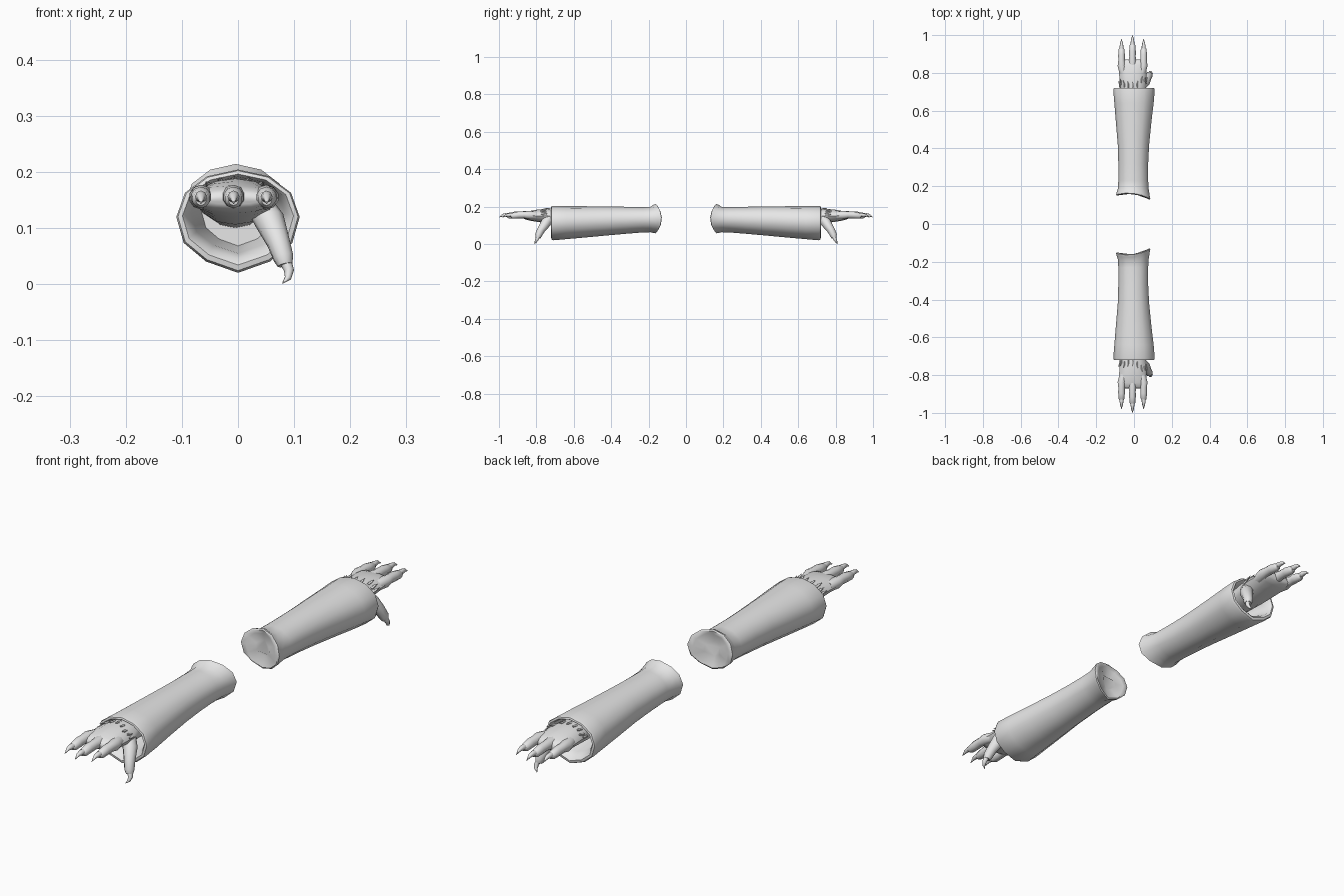
import bpy, bmesh, math, random
from mathutils import Vector

if "Cube" in bpy.data.objects:
    bpy.data.objects.remove(bpy.data.objects["Cube"])

random.seed(4)
grey = bpy.data.materials.new("plain grey")
grey.diffuse_color = (0.8, 0.8, 0.8, 1)
grey.use_nodes = True
grey.node_tree.nodes["Principled BSDF"].inputs["Base Color"].default_value = grey.diffuse_color

# Half cross-section of the sleeve, from top to bottom, mirrored into a ring
HALF = [(0, 1), (.5, .87), (.86, .55), (1, .08), (.88, -.42), (.52, -.78), (0, -1)]
SLEEVE_RING = HALF + [(-x, z) for x, z in HALF[-2:0:-1]]
ROUND = [(math.sin(i * math.pi / 6), math.cos(i * math.pi / 6)) for i in range(12)]


def loft(name, rings, side, angle=50):
    """Skin a list of equal rings, cap both ends; side mirrors along y."""
    bm = bmesh.new()
    rows = [[bm.verts.new((p[0], p[1] * side, p[2])) for p in r] for r in rings]
    n = len(rows[0])
    for a, b in zip(rows, rows[1:]):
        for i in range(n):
            bm.faces.new((a[i], a[(i + 1) % n], b[(i + 1) % n], b[i]))
    bm.faces.new(rows[0])
    bm.faces.new(rows[-1][::-1])
    bmesh.ops.recalc_face_normals(bm, faces=bm.faces)
    me = bpy.data.meshes.new(name)
    bm.to_mesh(me)
    bm.free()
    me.materials.append(grey)
    ob = bpy.data.objects.new(name, me)
    bpy.context.collection.objects.link(ob)
    bpy.context.view_layer.objects.active = ob
    ob.select_set(True)
    bpy.ops.object.shade_smooth_by_angle(angle=math.radians(angle))
    ob.select_set(False)
    return ob


def section(shape, y, cx, hw, lo, hi, slant=False):
    """Ring across the arm; slant shapes the bowed, skewed upper end."""
    pts = []
    for u, w in shape:
        x, z = cx + u * hw, (lo + hi) / 2 + w * (hi - lo) / 2
        dy = .12 * x - .02 * w * w if slant else 0
        pts.append((x, y + dy, z))
    return pts


def tube(name, path, side, sides=10):
    """Round limb along points (x, y, z, radius)."""
    pts = [Vector(p[:3]) for p in path]
    rings = []
    for i, p in enumerate(pts):
        d = (pts[min(i + 1, len(pts) - 1)] - pts[max(i - 1, 0)]).normalized()
        a = d.cross(Vector((1, 0, 0))).normalized()
        b = d.cross(a)
        r = path[i][3]
        rings.append([p + r * (a * math.cos(t) + b * math.sin(t))
                      for t in (2 * math.pi * k / sides for k in range(sides))])
    return loft(name, rings, side, 60)


for side, label in ((1, "front"), (-1, "back")):
    # Sleeve: cuff cavity, rolled rim, tapering outside, flared upper end
    stations = [(-.58, 0, .065, .068, .18), (-.68, 0, .084, .055, .187),
                (-.712, 0, .092, .045, .191), (-.721, 0, .099, .034, .196),
                (-.719, 0, .107, .024, .202), (-.71, 0, .110, .020, .204),
                (-.64, 0, .104, .026, .203), (-.54, -.002, .094, .035, .202),
                (-.42, -.003, .083, .046, .201), (-.32, -.004, .079, .055, .199),
                (-.23, -.004, .079, .062, .198), (-.19, -.004, .081, .063, .199)]
    rings = [section(SLEEVE_RING, *s) for s in stations]
    for s in [(-.155, -.004, .088, .059, .209), (-.142, -.004, .091, .057, .214),
              (-.139, -.004, .086, .062, .209), (-.144, -.004, .07, .075, .195),
              (-.152, -.004, .035, .105, .165)]:
        rings.append(section(SLEEVE_RING, *s, slant=True))
    loft(label + "_sleeve", rings, side)

    # Palm and wrist
    palm = [(-.57, -.005, .05, .1, .172), (-.70, -.005, .066, .106, .187),
            (-.75, -.005, .071, .112, .188), (-.80, -.007, .072, .119, .183),
            (-.84, -.008, .077, .126, .176), (-.862, -.008, .072, .133, .168),
            (-.87, -.008, .055, .142, .16)]
    loft(label + "_palm", [section(ROUND, *s) for s in palm], side)

    # Three fingers with hooked claws
    for i, (x, tip) in enumerate([(-.066, -.98), (-.008, -1.0), (.051, -.98)]):
        o = tip + 1
        c = -.008
        xb = c + (x - c) * .85
        tube(f"{label}_finger_{i + 1}",
             [(xb, -.80, .152, .02), (x, -.85 + o * .5, .155, .022),
              (x, -.885 + o, .156, .018), (x, -.915 + o, .155, .0185),
              (x, -.945 + o, .151, .016), (x, -.957 + o, .149, .009)], side)
        tube(f"{label}_claw_{i + 1}",
             [(x, -.94 + o, .153, .011), (x, -.96 + o, .156, .0105),
              (x, -.98 + o, .154, .007), (x, -1.0 + o, .143, .0006)], side, 8)

    # Thumb hanging down, with its claw
    tube(label + "_thumb",
         [(.035, -.725, .145, .024), (.057, -.75, .112, .027), (.072, -.775, .075, .021),
          (.081, -.789, .047, .0185), (.084, -.792, .034, .014)], side)
    tube(label + "_thumb_claw",
         [(.084, -.79, .042, .011), (.091, -.797, .024, .009),
          (.089, -.804, .011, .006), (.079, -.811, .001, .0006)], side, 8)

    # Small ragged tufts around the back of the hand
    for i in range(9):
        t = math.radians(-85 + i * 21)
        x, z = -.005 + .069 * math.sin(t), .15 + .036 * math.cos(t)
        y = -.735 - random.uniform(0, .035)
        tube(f"{label}_tuft_{i + 1}",
             [(x, y + .02, z - .003, .006), (x * 1.03, y, z + .002, .005),
              (x * 1.1, y - .014, z + .006, .0005)], side, 5)
